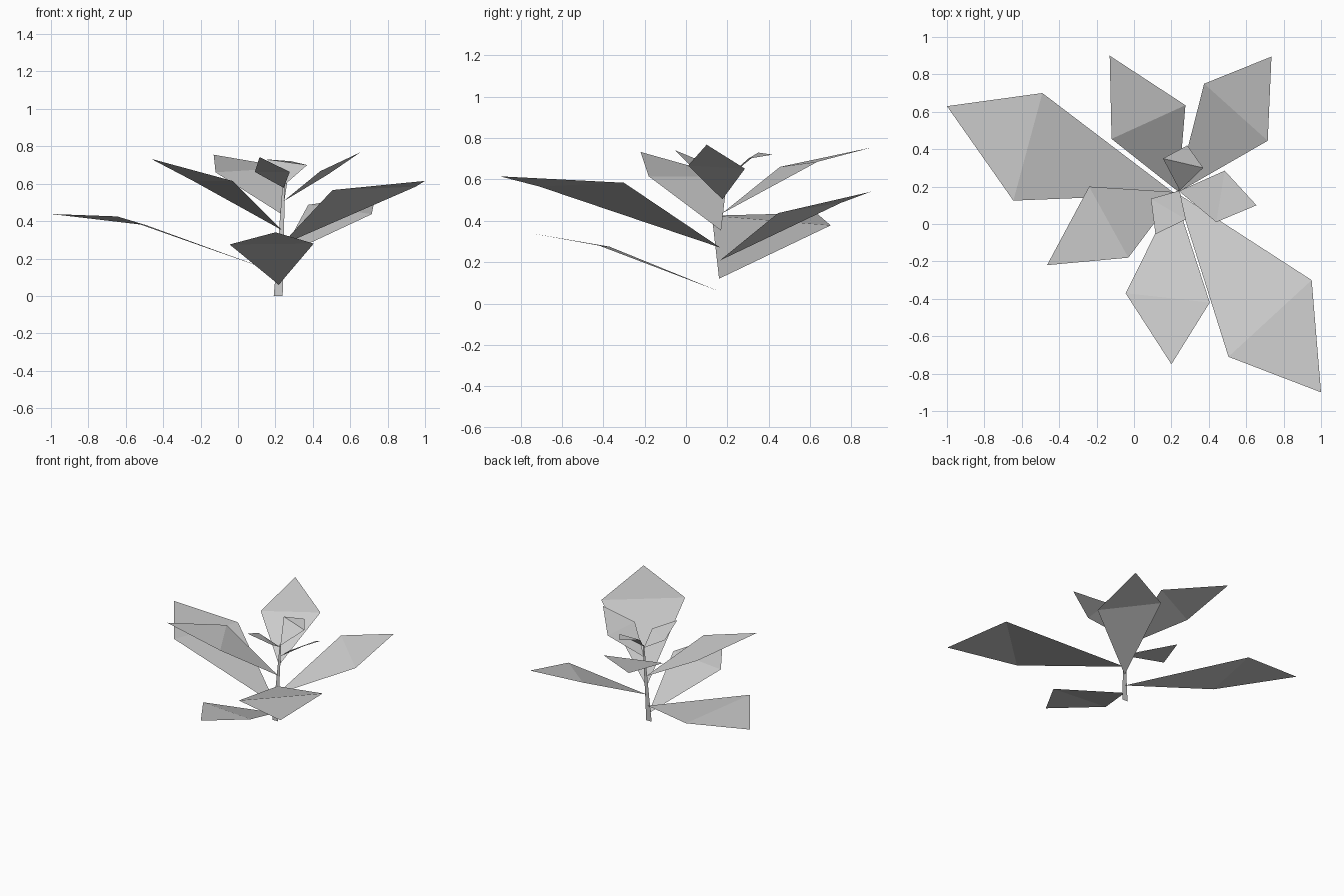
import bpy
from mathutils import Vector


def make_mesh(name, verts, faces):
    mesh = bpy.data.meshes.new(name)
    mesh.from_pydata([tuple(v) for v in verts], [], faces)
    mesh.update()
    obj = bpy.data.objects.new(name, mesh)
    bpy.context.collection.objects.link(obj)
    return obj


def stem_at(z):
    """Centre of the slightly leaning stem at height z."""
    t = z / 0.6
    return Vector((0.215 + 0.03 * t, 0.155 + 0.025 * t, z))


# Stem: flat tapering ribbon facing the front
levels = [(0, 0.024), (0.2, 0.017), (0.4, 0.012), (0.6, 0.006)]
verts = []
for z, half in levels:
    c = stem_at(z)
    verts += [c - Vector((half, 0, 0)), c + Vector((half, 0, 0))]
make_mesh("stem", verts, [(2 * i, 2 * i + 1, 2 * i + 3, 2 * i + 2)
                          for i in range(len(levels) - 1)])

# Leaves: attachment height, right corner, tip, left corner
leaves = [
    (0.06, (0.405, -0.42, 0.28), (0.20, -0.75, 0.34), (-0.045, -0.37, 0.275)),
    (0.12, (-0.645, 0.125, 0.425), (-1.0, 0.63, 0.438), (-0.49, 0.70, 0.378)),
    (0.208, (0.715, 0.445, 0.437), (0.735, 0.895, 0.541), (0.375, 0.75, 0.487)),
    (0.27, (0.505, -0.71, 0.566), (1.0, -0.90, 0.615), (0.95, -0.30, 0.584)),
    (0.353, (-0.03, -0.18, 0.615), (-0.465, -0.22, 0.733), (-0.24, 0.20, 0.615)),
    (0.435, (0.275, 0.635, 0.685), (-0.13, 0.90, 0.755), (-0.12, 0.455, 0.661)),
    (0.504, (0.44, 0.01, 0.667), (0.655, 0.10, 0.768), (0.485, 0.285, 0.652)),
    (0.578, (0.277, 0.025, 0.663), (0.115, -0.055, 0.742), (0.09, 0.135, 0.663)),
    (0.59, (0.37, 0.30, 0.70), (0.285, 0.42, 0.72), (0.155, 0.35, 0.73)),
]

# Each leaf is a kite creased across its widest line
for i, (z, right, tip, left) in enumerate(leaves, 1):
    make_mesh(f"leaf_{i}", [stem_at(z), right, tip, left],
              [(0, 1, 3), (1, 2, 3)])
